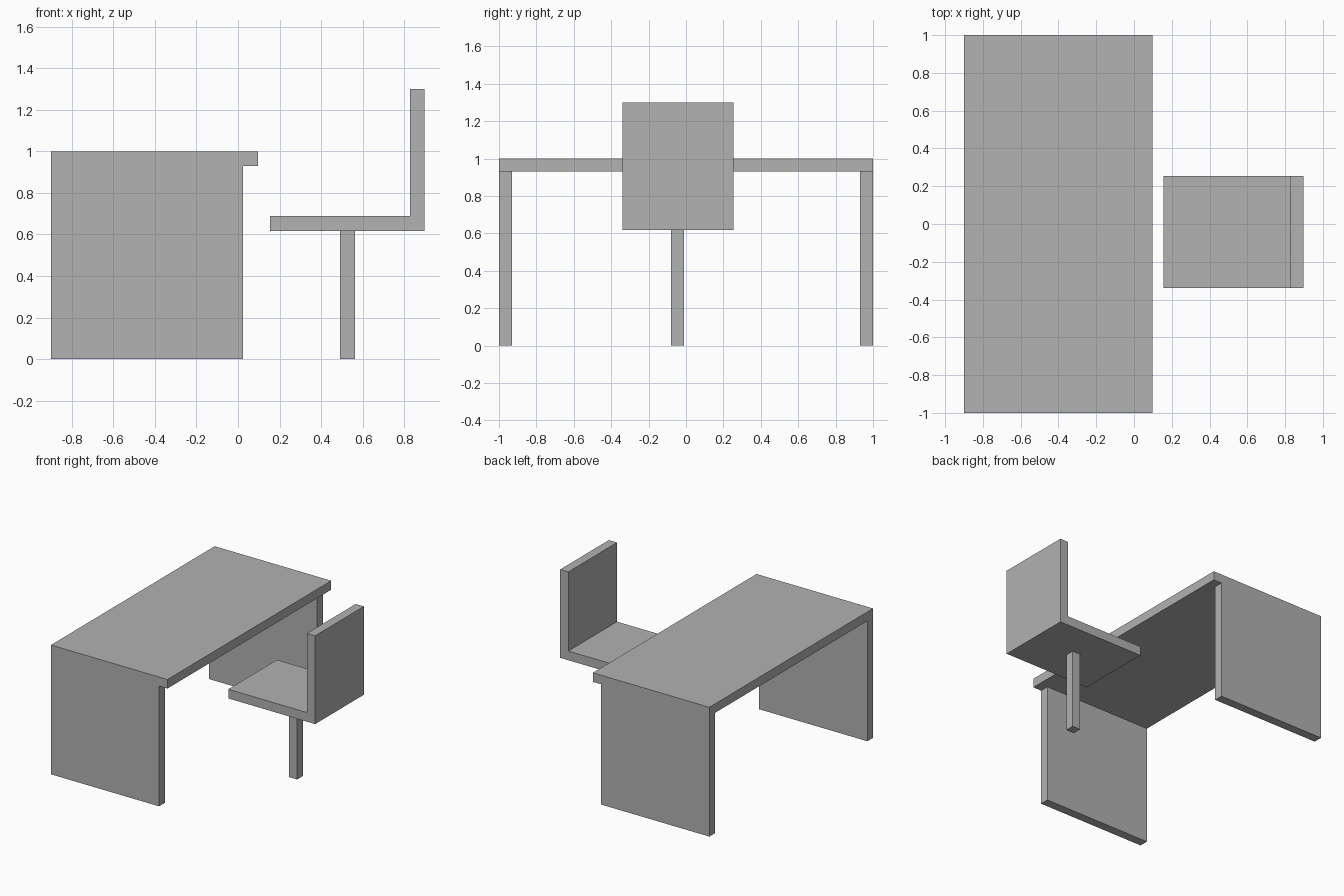
import bpy
import bmesh

cube = bpy.data.objects.get("Cube")
if cube:
    bpy.data.objects.remove(cube, do_unlink=True)

grey = bpy.data.materials.new("plain grey")
grey.use_nodes = True
colour = (0.445, 0.445, 0.445, 1)
grey.diffuse_color = colour
grey.node_tree.nodes["Principled BSDF"].inputs["Base Color"].default_value = colour


def extrude_profile(name, outline, y0, y1):
    """Extrude an outline in the x-z plane from y0 to y1."""
    bm = bmesh.new()
    face = bm.faces.new([bm.verts.new((x, y0, z)) for x, z in outline])
    result = bmesh.ops.extrude_face_region(bm, geom=[face])
    moved = [v for v in result["geom"] if isinstance(v, bmesh.types.BMVert)]
    bmesh.ops.translate(bm, verts=moved, vec=(0, y1 - y0, 0))
    bmesh.ops.recalc_face_normals(bm, faces=bm.faces)
    mesh = bpy.data.meshes.new(name)
    bm.to_mesh(mesh)
    bm.free()
    mesh.materials.append(grey)
    obj = bpy.data.objects.new(name, mesh)
    bpy.context.collection.objects.link(obj)
    return obj


def box(name, x, y, z):
    outline = [(x[0], z[0]), (x[1], z[0]), (x[1], z[1]), (x[0], z[1])]
    return extrude_profile(name, outline, *y)


# Desk: overhanging top on two side panels
thick = 0.07
under = 1 - thick
box("desk_top", (-0.9, 0.097), (-1, 1), (under, 1))
box("desk_front_panel", (-0.9, 0.025), (-1, -1 + thick), (0, under))
box("desk_back_panel", (-0.9, 0.025), (1 - thick, 1), (0, under))

# Chair: L-shaped seat and backrest on a single post
seat_low, seat_top, back_top = 0.617, 0.688, 1.3
seat_edge, back_inner, back_outer = 0.155, 0.828, 0.898
extrude_profile("chair_seat_and_back", [
    (seat_edge, seat_low), (back_outer, seat_low), (back_outer, back_top),
    (back_inner, back_top), (back_inner, seat_top), (seat_edge, seat_top),
], -0.34, 0.255)
box("chair_post", (0.492, 0.562), (-0.08, -0.01), (0, seat_low))
